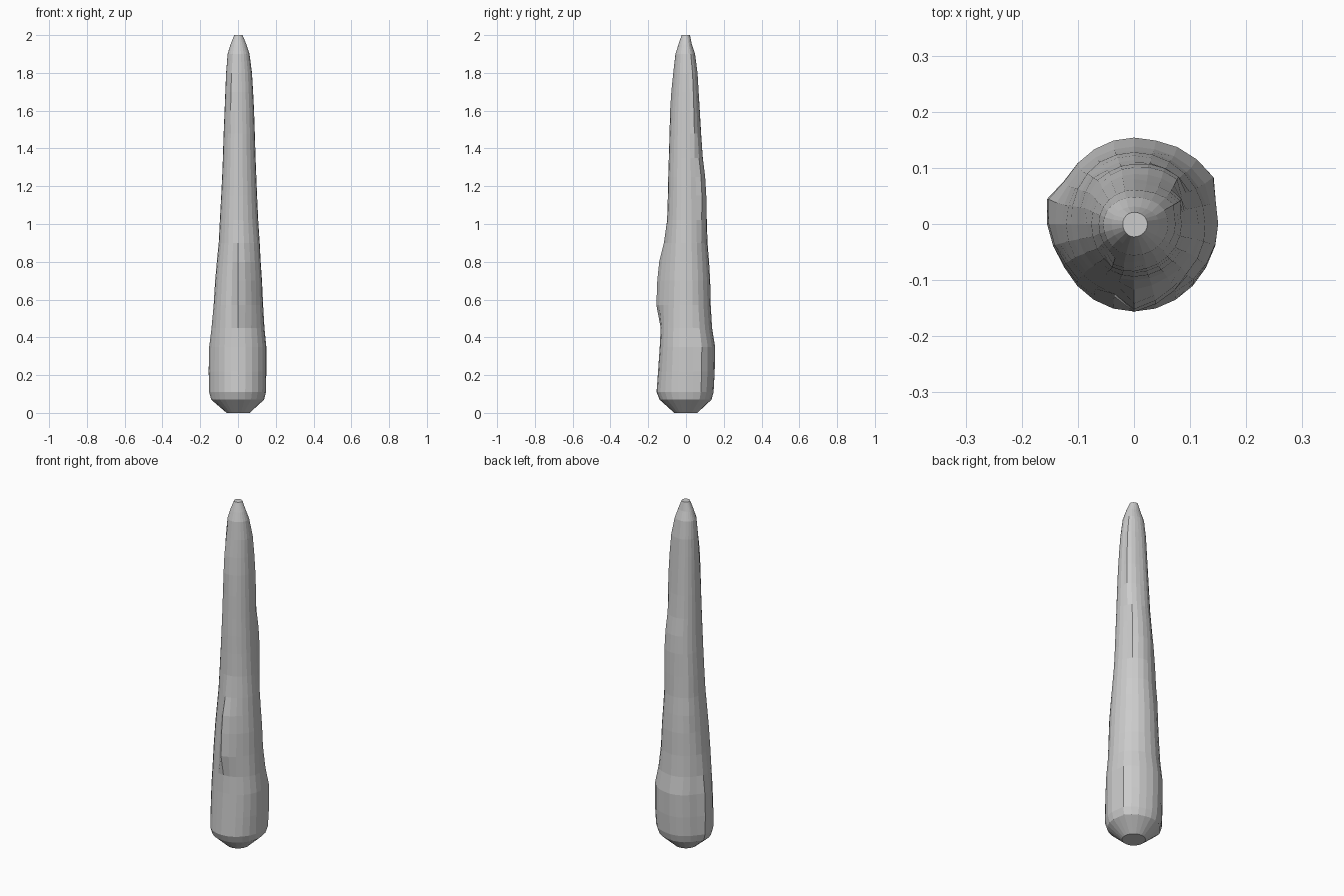
import bpy, bmesh, math

SIDES = 24
# z, left, right, front, back extents of the tapering body
RINGS = [
    (0.00, .060, .062, .062, .060), (0.07, .135, .138, .140, .135),
    (0.11, .143, .148, .156, .146), (0.22, .143, .150, .148, .152),
    (0.35, .141, .150, .139, .154), (0.45, .135, .140, .134, .138),
    (0.57, .129, .133, .128, .131), (0.70, .121, .127, .119, .128),
    (0.80, .112, .120, .112, .122), (0.90, .102, .115, .106, .114),
    (1.02, .096, .107, .100, .110), (1.15, .089, .101, .096, .107),
    (1.25, .084, .097, .094, .101), (1.35, .080, .093, .091, .089),
    (1.48, .076, .089, .087, .080), (1.60, .071, .085, .082, .073),
    (1.70, .067, .080, .075, .067), (1.80, .063, .074, .066, .061),
    (1.90, .055, .061, .056, .048), (1.95, .040, .045, .040, .031),
    (2.00, .020, .024, .023, .021),
]
# angle, height of crest, centre z, half length of each bark ridge
RIDGES = [(-90, .033, .69, .24), (165, .018, .25, .24), (30, .014, .25, .24),
          (45, .012, 1.18, .22), (30, .010, 1.62, .30), (-120, .008, 1.68, .16),
          (135, .007, .95, .25), (-45, .006, .75, .20)]


def ridge(deg, z):
    """Extra radius: sharp crest, one side falling off over two facets."""
    total = 0
    for a, amp, zc, half in RIDGES:
        d = (deg - a + 180) % 360 - 180
        along = max(0, 1 - (abs(z - zc) / half) ** 3)
        across = max(0, 1 - d / 45) if d >= 0 else max(0, 1 + d / 16)
        total += amp * along * across
    return total


# Trunk: stacked rings joined with quads, capped at both ends
bm = bmesh.new()
loops = []
for z, left, right, front, back in RINGS:
    ring = []
    for i in range(SIDES):
        deg = 360 * i / SIDES
        c, s = math.cos(math.radians(deg)), math.sin(math.radians(deg))
        x = c * (right if c > 0 else left)
        y = s * (back if s > 0 else front)
        r = ridge(deg, z)
        ring.append(bm.verts.new((x + c * r, y + s * r, z)))
    loops.append(ring)
for a, b in zip(loops, loops[1:]):
    for i in range(SIDES):
        j = (i + 1) % SIDES
        bm.faces.new((a[i], a[j], b[j], b[i]))
bm.faces.new(loops[0][::-1])
bm.faces.new(loops[-1])
mesh = bpy.data.meshes.new("trunk")
bm.to_mesh(mesh)
bm.free()
bpy.context.collection.objects.link(bpy.data.objects.new("trunk", mesh))
